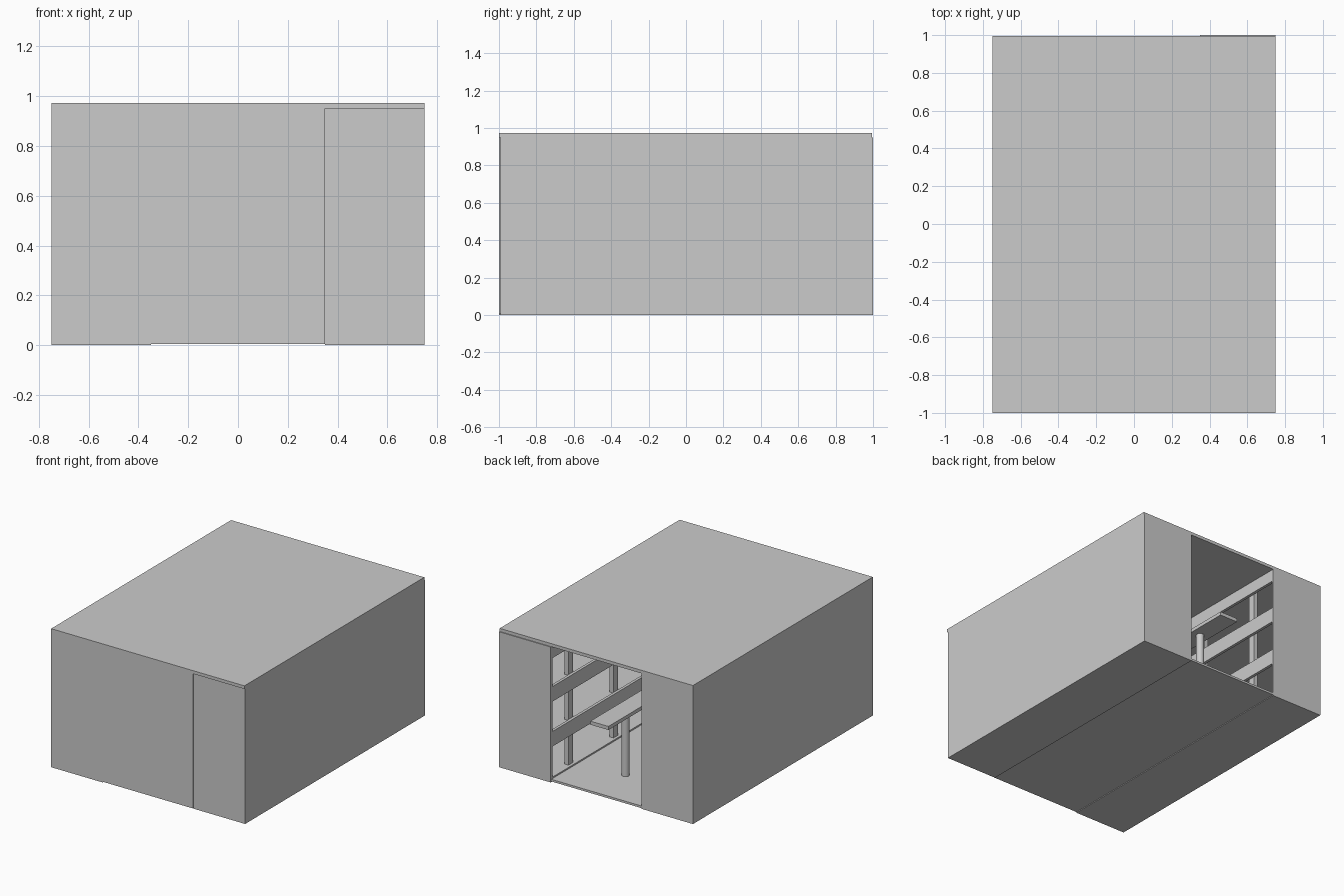
import bpy

if "Cube" in bpy.data.objects:
    bpy.data.objects.remove(bpy.data.objects["Cube"])


def box(name, x0, x1, y0, y1, z0, z1):
    bpy.ops.mesh.primitive_cube_add(size=1, location=((x0 + x1) / 2, (y0 + y1) / 2, (z0 + z1) / 2))
    ob = bpy.context.object
    ob.name = name
    ob.scale = (x1 - x0, y1 - y0, z1 - z0)
    bpy.ops.object.transform_apply(location=True, scale=True)
    return ob


def side_box(name, side, x0, x1, *rest):
    a, b = sorted((side * x0, side * x1))
    return box(name, a, b, *rest)


# Shell: roof, aisle floor and closed front wall
box("roof", -0.75, 0.75, -1.0, 0.994, 0.95, 0.972)
box("aisle_floor", -0.35, 0.35, -0.994, 0.994, 0.005, 0.02)
box("front_wall", -0.35, 0.35, -1.0, -0.985, 0.005, 0.95)

for s, label in ((1, "right"), (-1, "left")):
    # Outer wall, base and end panels
    side_box(label + "_outer_wall", s, 0.738, 0.75, -0.985, 0.985, 0, 0.95)
    side_box(label + "_base", s, 0.35, 0.738, -0.985, 0.985, 0, 0.03)
    side_box(label + "_front_panel", s, 0.35, 0.75, -0.992 if s > 0 else -1.0, -0.98, 0, 0.95)
    side_box(label + "_back_panel", s, 0.35, 0.75, 0.98, 1.0 if s > 0 else 0.994, 0, 0.95)

    # Shelf decks with deep front rails
    for i, z in enumerate((0.322, 0.638)):
        side_box(f"{label}_shelf_{i + 1}", s, 0.37, 0.738, -0.98, 0.98, z, z + 0.022)
    for i, (z0, z1) in enumerate(((0.245, 0.35), (0.56, 0.665), (0.865, 0.95))):
        side_box(f"{label}_rail_{i + 1}", s, 0.35, 0.37, -0.98, 0.98, z0, z1)

    # Uprights behind the rails
    for i, y in enumerate((-0.75, -0.25, 0.25, 0.75)):
        side_box(f"{label}_upright_{i + 1}", s, 0.37, 0.40, y - 0.025, y + 0.025, 0.03, 0.95)

# Long narrow table on round posts
box("table_top", -0.07, 0.07, -0.96, 0.96, 0.465, 0.49)
for label, y in (("front", -0.67), ("back", 0.67)):
    bpy.ops.mesh.primitive_cylinder_add(vertices=32, radius=0.026, depth=0.445, location=(0, y, 0.2425))
    bpy.context.object.name = label + "_table_post"
    bpy.ops.object.shade_smooth_by_angle()
